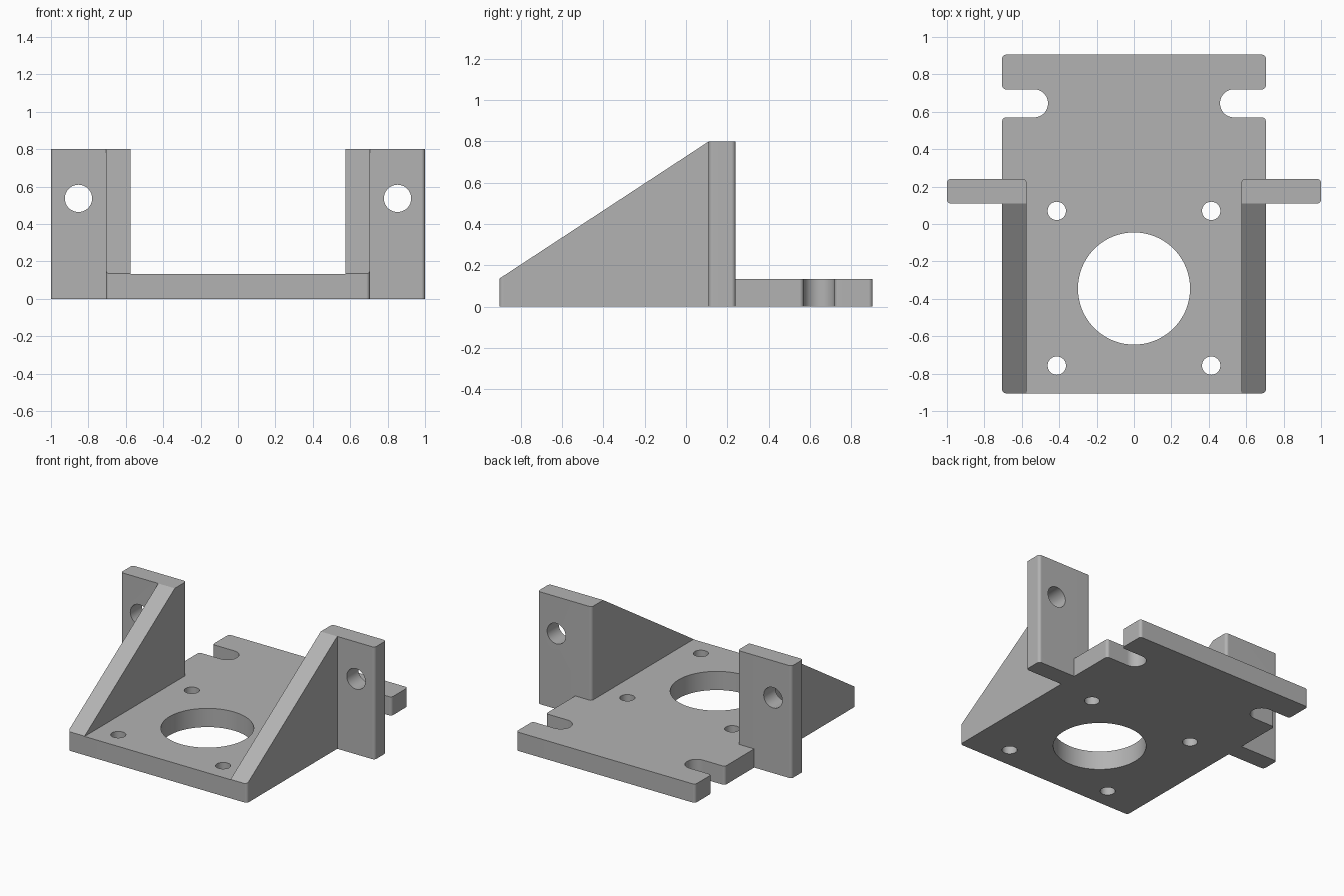
import bpy, bmesh, math
from mathutils import Vector

if "Cube" in bpy.data.objects:
    bpy.data.objects.remove(bpy.data.objects["Cube"])

PLATE_T, HEIGHT = 0.133, 0.80          # plate thickness, ear height
HALF_W, HALF_L = 0.705, 0.905          # plate half width and half length
WALL_IN, EAR_FRONT, EAR_BACK = 0.575, 0.11, 0.24
FILLET = 0.02


def rounded(points):
    """Outline from (x, y, fillet radius) corners; radius 0 stays sharp."""
    out = []
    for i, (x, y, r) in enumerate(points):
        p = Vector((x, y))
        if r == 0:
            out.append(p)
            continue
        a = (Vector(points[i - 1][:2]) - p).normalized()
        b = (Vector(points[(i + 1) % len(points)][:2]) - p).normalized()
        centre = p + (a + b) * r       # all corners are square
        steps = 16 if r > 0.05 else 6
        for k in range(steps + 1):
            t = k / steps * math.pi / 2
            out.append(centre - b * r * math.cos(t) - a * r * math.sin(t))
    clean = []
    for p in out:
        q = (round(p.x, 5), round(p.y, 5))
        if not clean or q != clean[-1]:
            clean.append(q)
    return clean


def mirrored(half):
    """Close a right-hand outline with its left-hand mirror image."""
    return half + [(-x, y, r) for x, y, r in reversed(half)]


def prism(name, outline, lo, hi, to_xyz=lambda u, v, w: (u, v, w)):
    bm = bmesh.new()
    face = bm.faces.new([bm.verts.new(to_xyz(u, v, lo)) for u, v in outline])
    shift = Vector(to_xyz(0, 0, hi)) - Vector(to_xyz(0, 0, lo))
    new = bmesh.ops.extrude_face_region(bm, geom=[face])["geom"]
    bmesh.ops.translate(bm, vec=shift,
                        verts=[g for g in new if isinstance(g, bmesh.types.BMVert)])
    bmesh.ops.recalc_face_normals(bm, faces=bm.faces)
    mesh = bpy.data.meshes.new(name)
    bm.to_mesh(mesh)
    bm.free()
    obj = bpy.data.objects.new(name, mesh)
    bpy.context.collection.objects.link(obj)
    return obj


def circle(cx, cy, r, n):
    return [(cx + r * math.cos(2 * math.pi * i / n),
             cy + r * math.sin(2 * math.pi * i / n)) for i in range(n)]


def cut(target, cutter):
    mod = target.modifiers.new("cut", "BOOLEAN")
    mod.operation, mod.solver, mod.object = "DIFFERENCE", "EXACT", cutter
    bpy.context.view_layer.objects.active = target
    bpy.ops.object.modifier_apply(modifier=mod.name)
    bpy.data.objects.remove(cutter)


# Plan outline: plate, ears and open side slots, extruded to full height
bracket = prism("mounting_bracket", rounded(mirrored([
    (HALF_W, -HALF_L, FILLET), (HALF_W, EAR_FRONT, 0),
    (1.0, EAR_FRONT, FILLET), (1.0, EAR_BACK, FILLET), (HALF_W, EAR_BACK, 0),
    (HALF_W, 0.57, FILLET), (0.46, 0.57, 0.075), (0.46, 0.72, 0.075),
    (HALF_W, 0.72, FILLET), (HALF_W, HALF_L, FILLET)])), 0, HEIGHT)

# Clear the space above the plate, between the walls and behind the ears
cut(bracket, prism("clearance_cutter", rounded(mirrored([
    (WALL_IN, -1.2, 0), (WALL_IN, EAR_BACK, FILLET),
    (1.2, EAR_BACK, 0), (1.2, 1.2, 0)])), PLATE_T, 1.2))

# Slope the side walls into triangular gussets
slope = (HEIGHT - 0.135) / (EAR_FRONT + HALF_L)
cut(bracket, prism("slope_cutter", [
    (-1.2, 0.135 - slope * (1.2 - HALF_L)),
    (0.4, HEIGHT + slope * (0.4 - EAR_FRONT)), (0.4, 1.5), (-1.2, 1.5)],
    -1.3, 1.3, lambda u, v, w: (w, u, v)))

# Large centre bore and four screw holes through the plate
cut(bracket, prism("bore_cutter", circle(0, -0.345, 0.30, 80), -0.2, 0.4))
for x in (-0.413, 0.413):
    for y in (0.07, -0.757):
        cut(bracket, prism("screw_cutter", circle(x, y, 0.049, 32), -0.2, 0.4))

# One hole through each ear
for x in (-0.853, 0.853):
    cut(bracket, prism("ear_hole_cutter", circle(x, 0.537, 0.073, 40), -0.1, 0.5,
                       lambda u, v, w: (u, w, v)))

# Plain grey finish, smooth fillets with crisp edges
grey = bpy.data.materials.new("grey")
grey.diffuse_color = (0.45, 0.45, 0.45, 1)
grey.use_nodes = True
grey.node_tree.nodes["Principled BSDF"].inputs["Base Color"].default_value = grey.diffuse_color
bracket.data.materials.clear()
bracket.data.materials.append(grey)
for poly in bracket.data.polygons:
    poly.material_index = 0
bpy.ops.object.select_all(action="DESELECT")
bracket.select_set(True)
bpy.context.view_layer.objects.active = bracket
bpy.ops.object.shade_smooth_by_angle(angle=math.radians(30))
weighted = bracket.modifiers.new("flat_faces", "WEIGHTED_NORMAL")
weighted.keep_sharp = True
